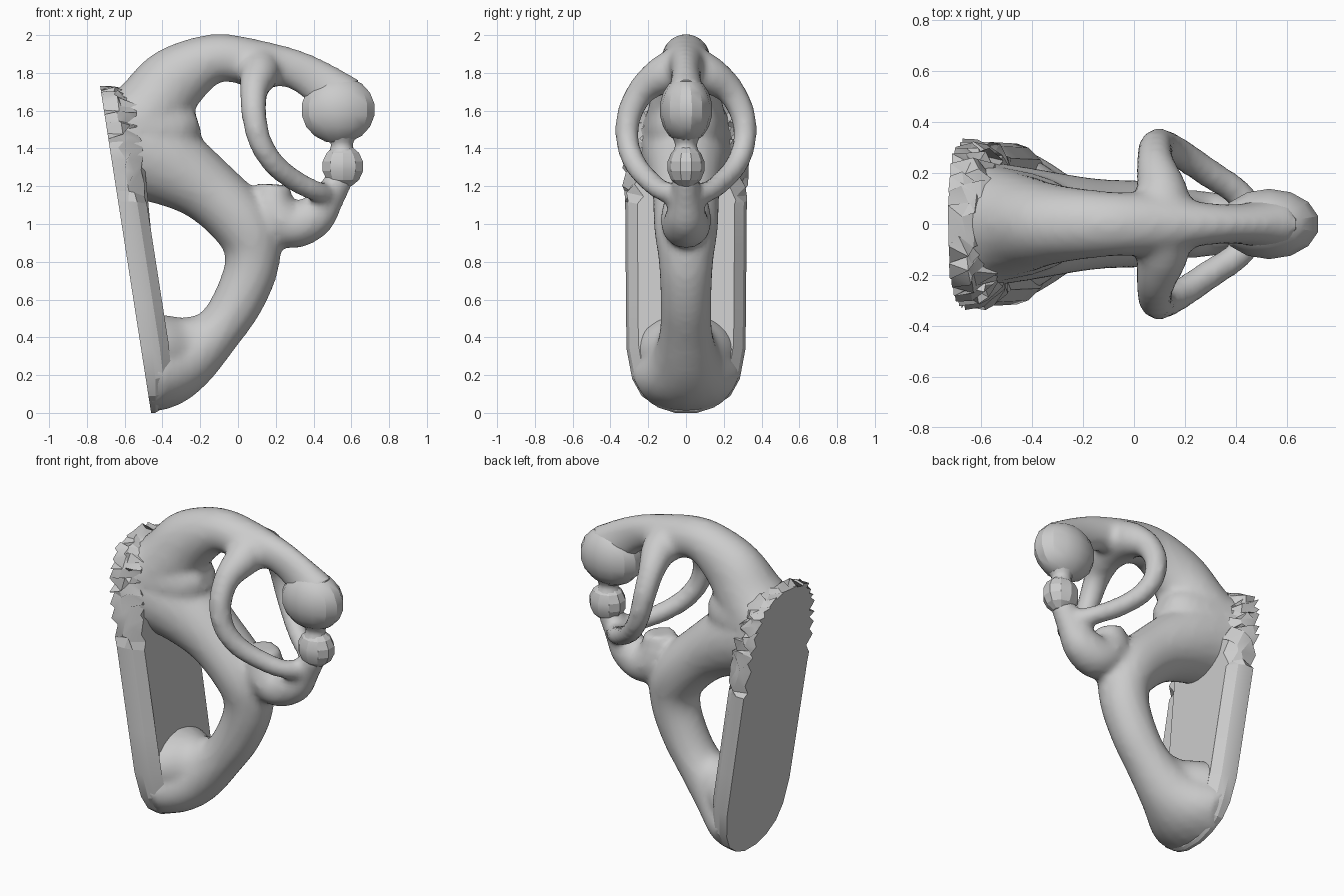
import bpy, bmesh, math, random
from mathutils import Vector

if "Cube" in bpy.data.objects:
    bpy.data.objects.remove(bpy.data.objects["Cube"])

random.seed(4)


def finish(name, bm, angle=None):
    bmesh.ops.recalc_face_normals(bm, faces=bm.faces[:])
    me = bpy.data.meshes.new(name)
    bm.to_mesh(me)
    bm.free()
    ob = bpy.data.objects.new(name, me)
    bpy.context.collection.objects.link(ob)
    if angle:
        bpy.ops.object.select_all(action='DESELECT')
        ob.select_set(True)
        bpy.context.view_layer.objects.active = ob
        bpy.ops.object.shade_smooth_by_angle(angle=math.radians(angle))
    return ob


def spline(pts, steps=5):
    """Smooth interpolation through stations of any dimension."""
    p = [pts[0]] + list(pts) + [pts[-1]]
    out = []
    for i in range(1, len(p) - 2):
        for k in range(steps):
            t = k / steps
            out.append([0.5 * (2*b + (c-a)*t + (2*a-5*b+4*c-d)*t*t + (3*b-a-3*c+d)*t**3)
                        for a, b, c, d in zip(p[i-1], p[i], p[i+1], p[i+2])])
    return out + [list(pts[-1])]


def sweep(bm, stations, side=(0, 1, 0), n=20):
    """Capped tube; a station is x, y, z, in-plane radius, side radius."""
    st = spline(stations)
    c = [Vector(s[:3]) for s in st]
    rings = []
    for i, s in enumerate(st):
        t = (c[min(i+1, len(c)-1)] - c[max(i-1, 0)]).normalized()
        u = t.cross(Vector(side)).normalized()
        v = u.cross(t)
        rings.append([bm.verts.new(c[i] + u*s[3]*math.cos(a) + v*s[4]*math.sin(a))
                      for a in (2*math.pi*k/n for k in range(n))])
    bridge(bm, rings)


def bridge(bm, rings):
    n = len(rings[0])
    for r, q in zip(rings, rings[1:]):
        for k in range(n):
            bm.faces.new((r[k], r[(k+1) % n], q[(k+1) % n], q[k]))
    bm.faces.new(rings[0])
    bm.faces.new(rings[-1])


def ball(name, loc, scale, u, v):
    bm = bmesh.new()
    bmesh.ops.create_uvsphere(bm, u_segments=u, v_segments=v, radius=1)
    bmesh.ops.scale(bm, vec=scale, verts=bm.verts)
    bmesh.ops.translate(bm, vec=loc, verts=bm.verts)
    return finish(name, bm, 22)


bm = bmesh.new()
# upper limb: from the plate over the top into the head
sweep(bm, [(-.68, 0, 1.36, .25, .27), (-.59, 0, 1.46, .22, .24), (-.46, 0, 1.61, .20, .20),
           (-.33, 0, 1.765, .18, .16), (-.12, 0, 1.877, .13, .13), (.1, 0, 1.85, .125, .12),
           (.28, 0, 1.825, .105, .085), (.42, 0, 1.755, .115, .08), (.56, 0, 1.65, .14, .11)])
# lower limb: from the plate forward, then back to the plate foot
sweep(bm, [(-.68, 0, 1.42, .27, .28), (-.58, 0, 1.39, .26, .25), (-.4, 0, 1.33, .23, .22),
           (-.16, 0, 1.18, .175, .18), (.04, 0, .98, .165, .17), (.075, 0, .8, .145, .145),
           (.005, 0, .6, .135, .135), (-.11, 0, .43, .13, .14), (-.25, 0, .30, .165, .18),
           (-.38, 0, .22, .19, .27), (-.5, 0, .2, .2, .32)])
# webs filling the forks at the shoulder and the foot
sweep(bm, [(-.62, 0, 1.5, .22, .24), (-.4, 0, 1.5, .22, .2), (-.28, 0, 1.53, .15, .15),
           (-.215, 0, 1.55, .07, .08)])
sweep(bm, [(-.5, 0, .32, .22, .31), (-.36, 0, .335, .185, .24), (-.25, 0, .36, .155, .16),
           (-.13, 0, .42, .12, .12)])
# hooked stalk below the chin
sweep(bm, [(.55, 0, 1.26, .07, .07), (.48, 0, 1.14, .085, .08), (.40, 0, 1.04, .115, .11),
           (.28, 0, .99, .12, .13), (.19, 0, 1.07, .12, .13), (.19, 0, 1.21, .09, .09)])
# pair of looping arms
for s in (1, -1):
    sweep(bm, [(.11, 0, 1.83, .13, .13), (.11, s*.12, 1.79, .105, .105), (.085, s*.23, 1.71, .077, .077),
               (.085, s*.30, 1.58, .067, .067), (.115, s*.31, 1.44, .062, .062),
               (.19, s*.27, 1.32, .06, .06), (.30, s*.195, 1.23, .058, .058),
               (.41, s*.12, 1.175, .056, .056), (.48, s*.02, 1.15, .06, .06)], side=(1, 0, 0))
raw = finish("limb_blank", bm)

# fuse the limbs into one blended body
m = raw.modifiers.new("fuse", 'REMESH')
m.mode = 'VOXEL'
m.voxel_size = 0.022
m = raw.modifiers.new("blend", 'SMOOTH')
m.factor = 0.5
m.iterations = 6
bm = bmesh.new()
bm.from_object(raw, bpy.context.evaluated_depsgraph_get())
bpy.data.objects.remove(raw)
slope = -.27 / 1.73
for co, no in (((-.445, 0, 0), (-1, 0, slope)), ((0, 0, .004), (0, 0, -1))):
    cut = bmesh.ops.bisect_plane(bm, geom=bm.verts[:] + bm.edges[:] + bm.faces[:],
                                 plane_co=co, plane_no=no, clear_outer=True)
    edges = [e for e in cut['geom_cut'] if isinstance(e, bmesh.types.BMEdge)]
    if edges:
        bmesh.ops.holes_fill(bm, edges=edges)
# trim the foot to the rounded plate outline
for v in bm.verts:
    if v.co.z < .36 and abs(v.co.y) > .05:
        lim = .05 + .26 * math.sqrt(max(0, 1 - (1 - v.co.z / .36) ** 2))
        v.co.y = math.copysign(min(abs(v.co.y), lim), v.co.y)
finish("body", bm, 40)

# slanted back plate: rounded foot, ragged upper rim, bevelled front
half = [(0, .06), (.03, .15), (.09, .235), (.18, .285), (.34, .315), (.6, .318), (.9, .32), (1.12, .322)]
half = [(y, z) for z, y in half]
top = [(.322, 1.12), (.32, 1.35), (.3, 1.5), (.265, 1.62), (.18, 1.70), (.06, 1.725)]
half += [tuple(p) for p in spline(top, 4)[1:]]
outline = half + [(-y, z) for y, z in reversed(half)]
bm = bmesh.new()
rings = []
for level, (fwd, w) in enumerate(((0, 1), (.055, 1), (.10, .95), (.15, .80))):
    ring = []
    for k, (y, z) in enumerate(outline):
        f, jy, jz = fwd, 0, 0
        if z > 1.12:
            tooth = .014 if (k + level) % 2 else -.026
            jy = math.copysign(1, y) * (tooth - .006) + random.uniform(-.008, .008)
            jz = random.uniform(-.025, .015)
            if level:
                f += random.uniform(-.02, .03)
        f *= min(1, .4 + z * 3)
        zz = min(max(z + jz + (1-w)*(.85-z)*.25, 0), 1.73)
        ring.append(bm.verts.new((-.46 + slope*zz + f, y*w + jy, zz)))
    rings.append(ring)
bridge(bm, rings)
finish("back_plate", bm, 20)

# low-poly head and chin balls
ball("head", (.53, 0, 1.605), (.2, .14, .18), 14, 9)
ball("chin_ball", (.555, 0, 1.305), (.115, .1, .115), 10, 7)
bm = bmesh.new()
sweep(bm, [(.55, 0, 1.36, .08, .08), (.55, 0, 1.42, .058, .058), (.55, 0, 1.48, .09, .085)], n=12)
finish("chin_neck", bm, 30)
